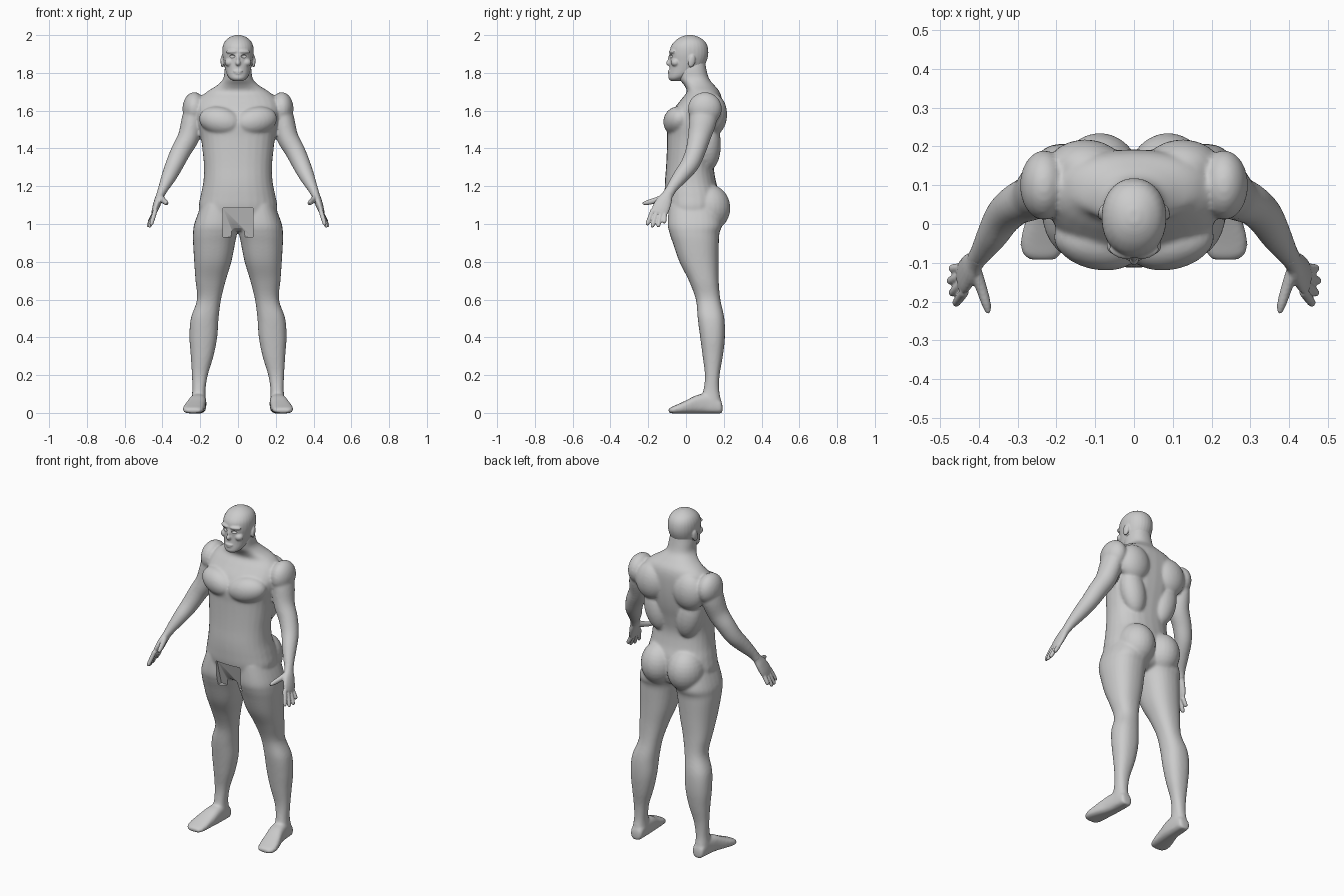
import bpy, bmesh, math
from mathutils import Vector, Matrix

if "Cube" in bpy.data.objects:
    bpy.data.objects.remove(bpy.data.objects["Cube"])

skin = bpy.data.materials.new("matte grey")
skin.diffuse_color = (0.6, 0.6, 0.6, 1)
skin.use_nodes = True
skin.node_tree.nodes["Principled BSDF"].inputs["Base Color"].default_value = skin.diffuse_color


def smooth_rows(rows, steps=5):
    """Catmull-Rom interpolation of tuples of numbers."""
    p = [rows[0]] + list(rows) + [rows[-1]]
    out = []
    for i in range(1, len(p) - 2):
        for s in range(steps):
            t = s / steps
            out.append([0.5 * (2 * b + (c - a) * t + (2 * a - 5 * b + 4 * c - d) * t * t
                               + (3 * b - a - 3 * c + d) * t ** 3)
                        for a, b, c, d in zip(*p[i - 1:i + 3])])
    return out + [list(rows[-1])]


def skin_rings(bm, rings):
    """Bridge rings of points and cap both ends."""
    vs = [[bm.verts.new(co) for co in r] for r in rings]
    n = len(vs[0])
    faces = [bm.faces.new(vs[0]), bm.faces.new(vs[-1])]
    for a, b in zip(vs, vs[1:]):
        faces += [bm.faces.new((a[i], a[(i + 1) % n], b[(i + 1) % n], b[i])) for i in range(n)]
    bmesh.ops.recalc_face_normals(bm, faces=faces)


def loft(bm, rows, along="z", n=28, power=2.3):
    """Rows: position, low and high of each cross axis."""
    rings = []
    for t, a0, a1, b0, b1 in smooth_rows(rows):
        ring = []
        for i in range(n):
            c, s = math.cos(2 * math.pi * i / n), math.sin(2 * math.pi * i / n)
            u = (a0 + a1) / 2 + (a1 - a0) / 2 * math.copysign(abs(c) ** (2 / power), c)
            v = (b0 + b1) / 2 + (b1 - b0) / 2 * math.copysign(abs(s) ** (2 / power), s)
            ring.append((u, v, t) if along == "z" else (u, t, v))
        rings.append(ring)
    skin_rings(bm, rings)


def tube(bm, rows, n=16, ref=(0, 1, 0)):
    """Rows: x, y, z, width radius, thickness radius."""
    rows = smooth_rows(rows)
    pts = [Vector(r[:3]) for r in rows]
    rings = []
    for i, r in enumerate(rows):
        d = (pts[min(i + 1, len(pts) - 1)] - pts[max(i - 1, 0)]).normalized()
        v = d.cross(Vector(ref)).normalized()
        u = v.cross(d)
        rings.append([pts[i] + u * r[3] * math.cos(2 * math.pi * k / n)
                      + v * r[4] * math.sin(2 * math.pi * k / n) for k in range(n)])
    skin_rings(bm, rings)


def blob(bm, loc, size, rot=(0, 0, 0)):
    m = Matrix.Translation(loc)
    for angle, axis in zip(rot, "XYZ"):
        m = m @ Matrix.Rotation(math.radians(angle), 4, axis)
    bmesh.ops.create_uvsphere(bm, u_segments=24, v_segments=14, radius=1,
                              matrix=m @ Matrix.Diagonal((*size, 1)))


def mirror(bm):
    geo = bmesh.ops.duplicate(bm, geom=bm.verts[:] + bm.edges[:] + bm.faces[:])["geom"]
    for v in geo:
        if isinstance(v, bmesh.types.BMVert):
            v.co.x *= -1
    bmesh.ops.reverse_faces(bm, faces=[f for f in geo if isinstance(f, bmesh.types.BMFace)])


def make(name, bm):
    me = bpy.data.meshes.new(name)
    bm.to_mesh(me)
    bm.free()
    ob = bpy.data.objects.new(name, me)
    bpy.context.collection.objects.link(ob)
    me.materials.append(skin)
    return ob


def fuse(ob, voxel, rounds, cutter=None):
    """Merge overlapping volumes, soften them, carve with the cutter."""
    m = ob.modifiers.new("fuse", "REMESH")
    m.mode, m.voxel_size = "VOXEL", voxel
    m = ob.modifiers.new("soften", "SMOOTH")
    m.factor, m.iterations = 0.5, rounds
    if cutter:
        m = ob.modifiers.new("carve", "BOOLEAN")
        m.operation, m.object, m.solver = "DIFFERENCE", cutter, "EXACT"
        cutter.hide_render = True
        cutter.hide_set(True)
    dg = bpy.context.evaluated_depsgraph_get()
    me = bpy.data.meshes.new_from_object(ob.evaluated_get(dg))
    ob.modifiers.clear()
    ob.data = me
    me.materials.clear()
    me.materials.append(skin)
    me.polygons.foreach_set("material_index", [0] * len(me.polygons))
    me.polygons.foreach_set("use_smooth", [True] * len(me.polygons))
    me.set_sharp_from_angle(angle=math.radians(40))


# Body: paired limbs and muscles first, then mirrored
bm = bmesh.new()
loft(bm, [(1.10, .02, .195, -.09, .17), (1.0, .002, .232, -.097, .19), (.95, .005, .238, -.087, .177),
          (.9, .015, .238, -.07, .174), (.8, .035, .232, -.035, .172), (.7, .065, .225, .015, .173),
          (.6, .09, .217, .052, .182), (.5, .103, .25, .062, .203), (.4, .11, .257, .075, .206),
          (.3, .13, .25, .088, .195), (.2, .16, .244, .1, .178), (.12, .172, .242, .092, .176),
          (.06, .17, .248, .07, .186), (.01, .172, .246, .06, .186)])              # leg
loft(bm, [(.193, .19, .23, .0, .04), (.18, .172, .243, -.003, .07), (.12, .168, .25, -.003, .10),
          (.06, .168, .262, -.003, .095), (.0, .174, .282, -.003, .066), (-.05, .18, .293, -.003, .043),
          (-.08, .19, .285, -.002, .03), (-.093, .205, .265, .003, .02)], along="y", power=2.8)  # foot
tube(bm, [(.225, .10, 1.64, .07, .05), (.242, .09, 1.55, .073, .057), (.262, .07, 1.46, .061, .057),
          (.303, .05, 1.385, .053, .053), (.336, .02, 1.315, .049, .048), (.366, -.03, 1.25, .041, .04),
          (.395, -.075, 1.19, .03, .028), (.412, -.097, 1.15, .028, .022)], n=20)  # arm
blob(bm, (.232, .10, 1.61), (.062, .09, .088))                     # deltoid
blob(bm, (.095, -.048, 1.545), (.115, .07, .075), (0, -12, 12))    # chest muscle
blob(bm, (.125, .145, 1.58), (.10, .073, .11))                     # shoulder blade
blob(bm, (.11, .12, 1.42), (.075, .065, .14), (0, 12, 0))          # side back muscle
blob(bm, (.088, .12, 1.085), (.105, .115, .125))                   # buttock
mirror(bm)
loft(bm, [(.965, -.10, .10, -.04, .11), (1.0, -.18, .18, -.08, .165), (1.08, -.208, .208, -.106, .18),
          (1.15, -.198, .198, -.112, .18), (1.22, -.184, .184, -.112, .16), (1.3, -.18, .18, -.106, .148),
          (1.38, -.187, .187, -.102, .16), (1.46, -.197, .197, -.10, .178), (1.53, -.21, .21, -.10, .188),
          (1.6, -.22, .22, -.07, .192), (1.66, -.205, .205, -.025, .19), (1.7, -.165, .165, .004, .178),
          (1.735, -.11, .11, -.01, .15), (1.77, -.078, .078, -.037, .122), (1.82, -.071, .071, -.045, .108),
          (1.87, -.06, .06, -.04, .10)])                           # torso and neck
body = make("body", bm)

# Recessed wedge at the front of the pelvis
bm = bmesh.new()
skin_rings(bm, [[(x, y, z) for y, z in ((-.2, 1.085), (-.088, 1.085), (-.045, .93), (-.2, .93))]
                for x in (-.08, .08)])
fuse(body, .0075, 7, make("pelvis_cutter", bm))

# Hands
for side, name in ((1, "left_hand"), (-1, "right_hand")):
    bm = bmesh.new()
    tube(bm, [(.398, -.08, 1.185, .027, .025), (.41, -.097, 1.155, .029, .022), (.422, -.113, 1.125, .04, .021),
              (.436, -.132, 1.085, .046, .018), (.446, -.143, 1.055, .042, .013)])  # palm
    for root, tip in (((.437, -.175, 1.075), (.461, -.207, .993)), ((.443, -.156, 1.06), (.471, -.18, .982)),
                      ((.447, -.135, 1.05), (.477, -.148, .984)), ((.447, -.113, 1.05), (.472, -.115, 1.005))):
        a, b = Vector(root), Vector(tip)
        tube(bm, [(*a, .0125, .0125), (*a.lerp(b, .5), .012, .012), (*a.lerp(b, .88), .0105, .0105),
                  (*b, .005, .005)], n=12)                         # finger
    tube(bm, [(.412, -.115, 1.14, .02, .018), (.395, -.16, 1.125, .016, .015),
              (.381, -.205, 1.113, .013, .012), (.375, -.23, 1.108, .006, .006)], n=12, ref=(0, 0, 1))  # thumb
    if side < 0:
        for v in bm.verts:
            v.co.x *= -1
        bmesh.ops.reverse_faces(bm, faces=bm.faces[:])
    fuse(make(name, bm), .0045, 2)

# Head with ears, brows, nose and lips
bm = bmesh.new()
blob(bm, (.083, .03, 1.862), (.009, .019, .034), (-12, 0, 12))     # ear
blob(bm, (.034, -.074, 1.912), (.032, .014, .011), (0, 0, 20))     # brow
blob(bm, (.045, -.055, 1.855), (.026, .025, .022))                 # cheek
mirror(bm)
loft(bm, [(1.757, -.025, .025, -.08, -.03), (1.77, -.044, .044, -.092, .0), (1.79, -.058, .058, -.092, .045),
          (1.82, -.068, .068, -.088, .085), (1.86, -.077, .077, -.086, .108), (1.9, -.083, .083, -.087, .118),
          (1.94, -.081, .081, -.08, .114), (1.97, -.067, .067, -.057, .097), (1.99, -.042, .042, -.027, .067),
          (2.0, -.014, .014, .003, .037)], power=2.1)
blob(bm, (0, -.086, 1.852), (.014, .02, .016))                     # nose tip
blob(bm, (0, -.082, 1.872), (.010, .015, .032), (-8, 0, 0))        # nose bridge
blob(bm, (0, -.087, 1.808), (.025, .010, .006))                    # upper lip
blob(bm, (0, -.086, 1.797), (.021, .010, .006))                    # lower lip
head = make("head", bm)
bm = bmesh.new()
blob(bm, (.034, -.088, 1.888), (.019, .018, .010), (0, 0, 20))     # eye socket
mirror(bm)
fuse(head, .0045, 3, make("eye_socket_cutter", bm))
